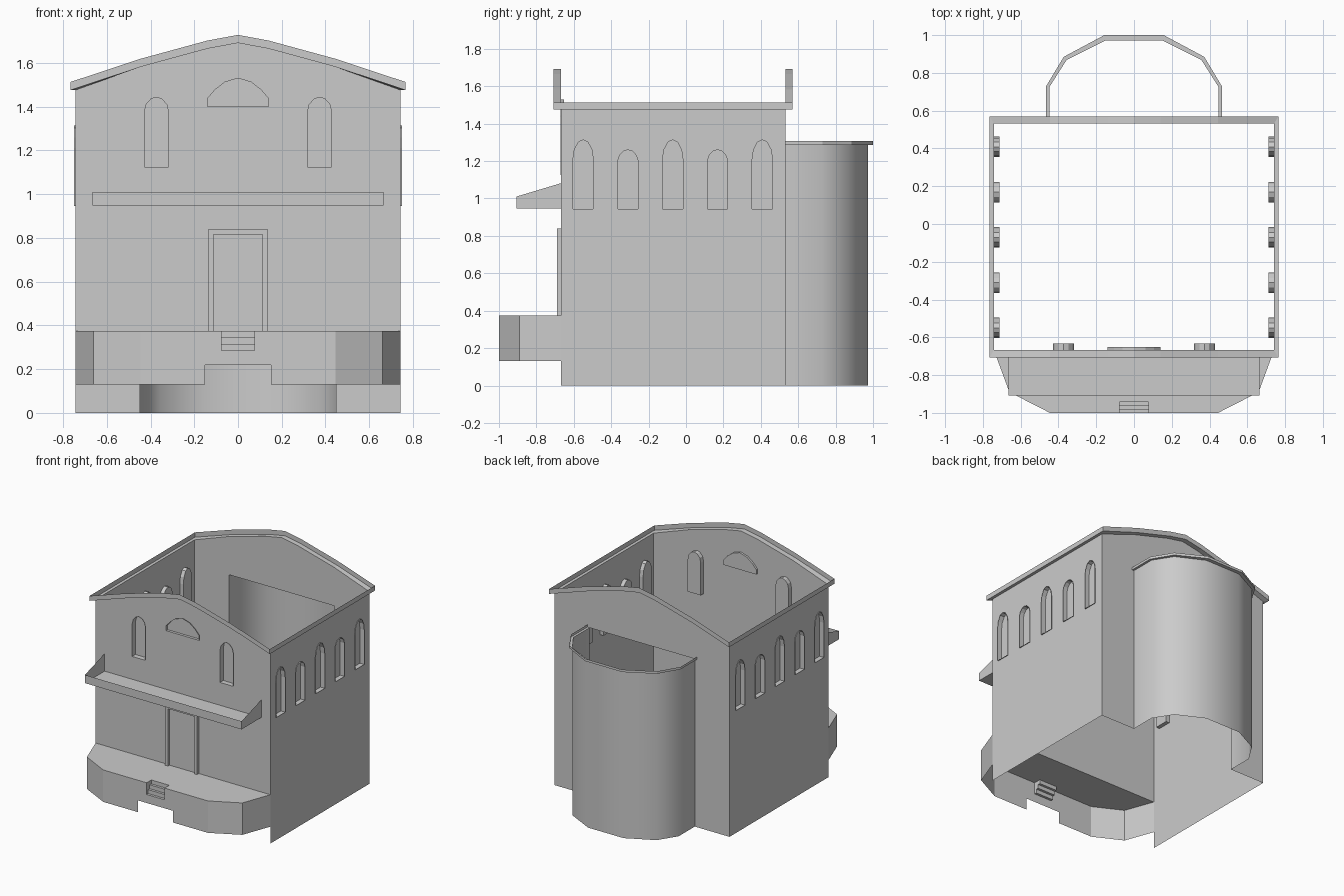
import bpy, bmesh
from mathutils import Vector

if "Cube" in bpy.data.objects:
    bpy.data.objects.remove(bpy.data.objects["Cube"])

X, YF, YB = 0.742, -0.667, 0.532          # wall planes
PORCH_Z = 0.375
GABLE = [(-X, 1.476), (-0.445, 1.582), (-0.14, 1.665), (0, 1.691),
         (0.14, 1.665), (0.445, 1.582), (X, 1.476)]


def make(name, faces, smooth=False):
    """Mesh object from a list of polygons given as point lists."""
    bm = bmesh.new()
    for f in faces:
        bm.faces.new([bm.verts.new(p) for p in f])
    bmesh.ops.remove_doubles(bm, verts=bm.verts, dist=1e-5)
    bmesh.ops.recalc_face_normals(bm, faces=bm.faces)
    return finish(name, bm, smooth)


def finish(name, bm, smooth=False):
    me = bpy.data.meshes.new(name)
    bm.to_mesh(me)
    bm.free()
    for p in me.polygons:
        p.use_smooth = smooth
    ob = bpy.data.objects.new(name, me)
    bpy.context.collection.objects.link(ob)
    return ob


def wall(name, outline, holes, place, normal):
    """Flat sheet with holes cut out."""
    bm = bmesh.new()
    edges = []
    for loop in [outline] + holes:
        vs = [bm.verts.new(place(u, z, 0)) for u, z in loop]
        edges += [bm.edges.new((a, b)) for a, b in zip(vs, vs[1:] + vs[:1])]
    bmesh.ops.triangle_fill(bm, use_beauty=True, edges=edges, normal=normal)
    bmesh.ops.recalc_face_normals(bm, faces=bm.faces)
    for f in bm.faces:
        if f.normal.dot(Vector(normal)) < 0:
            f.normal_flip()
    return finish(name, bm)


def strip(a, b, closed=False):
    """Quads joining two matching point rows."""
    n = len(a)
    return [[a[i], a[(i + 1) % n], b[(i + 1) % n], b[i]] for i in range(n if closed else n - 1)]


def arch(c, z0, half):
    """Opening outline: flat sill at z0, right half of the arch mirrored."""
    right = [(half[0][0], z0)] + half
    return [(c + x, z) for x, z in right] + [(c - x, z) for x, z in reversed(right) if x > 0]


def recess(name, outline, place, out, depth):
    """Window reveal with a back panel."""
    a = [place(u, z, out) for u, z in outline]
    b = [place(u, z, -depth) for u, z in outline]
    ob = make(name, strip(a, b, True) + [b])
    for p in ob.data.polygons:
        to_c = place(outline[0][0], outline[0][1], 1) - place(outline[0][0], outline[0][1], 0)
        if len(p.vertices) > 4 and p.normal.dot(to_c) < 0:
            ob.data.flip_normals()
            break


# Front wall, its two windows and the lunette
def front(u, z, d):
    return Vector((u, YF - d, z))


front_arch = [(0.055, 1.375), (0.047, 1.41), (0.025, 1.435), (0, 1.443)]
lunette = arch(0, 1.40, [(0.14, 1.437), (0.105, 1.477), (0.06, 1.512), (0, 1.53)])
front_windows = [arch(c, 1.125, front_arch) for c in (-0.373, 0.373)]
wall("front_wall", [(X, PORCH_Z), (-X, PORCH_Z)] + GABLE, front_windows + [lunette], front, (0, -1, 0))
for o in front_windows:
    recess("front_window", o, front, 0.005, 0.035)
recess("lunette_window", lunette, front, 0.005, 0.015)

# Side walls with five alternating arched windows
tall = [(0.054, 1.21), (0.047, 1.26), (0.025, 1.302), (0, 1.313)]
low = [(0.054, 1.20), (0.045, 1.23), (0.025, 1.252), (0, 1.26)]
side_windows = [arch(-0.55 + 0.2395 * i, 0.945, low if i % 2 else tall) for i in range(5)]
for s, label in ((1, "right"), (-1, "left")):
    def side(u, z, d, s=s):
        return Vector((s * (X + d), u, z))
    wall(label + "_wall", [(YF, 0), (YB, 0), (YB, 1.476), (YF, 1.476)], side_windows, side, (s, 0, 0))
    for o in side_windows:
        recess(label + "_window", o, side, 0.007, 0.03)

# Back wall with the apse opening
AX, AZ = 0.447, 1.287
make("back_wall", [[(x, YB, z) for x, z in
     [(X, 0), (AX, 0), (AX, AZ), (-AX, AZ), (-AX, 0), (-X, 0)] + GABLE]])

# Roof cornice: soffit and fascia around the open top
eave = [(x * (0.765 / X if abs(x) == X else 1), z) for x, z in GABLE]
inner = [(x, YF, z) for x, z in GABLE] + [(x, YB, z) for x, z in reversed(GABLE)]
outer = [(x, -0.708, z) for x, z in eave] + [(x, 0.57, z) for x, z in reversed(eave)]
lip = [(x, y, z + 0.037) for x, y, z in outer]
make("roof_cornice", strip(inner, outer, True) + strip(outer, lip, True))

# Apse: smooth faceted wall with its own cornice
half = [(0.447, YB), (0.447, 0.727), (0.357, 0.868), (0.15, 0.972)]
rim = [(0.465, YB), (0.465, 0.73), (0.372, 0.885), (0.157, 1.0)]


def path(h, z):
    return [(x, y, z) for x, y in h] + [(-x, y, z) for x, y in reversed(h)]


make("apse_wall", strip(path(half, 0), path(half, AZ)), smooth=True)
make("apse_cornice", strip(path(half, AZ), path(rim, AZ)) + strip(path(rim, AZ), path(rim, 1.306)))

# Porch: open underneath, notched for the steps and the arch below
SX, SY, SZ = 0.076, -0.943, 0.285
B, PX = 0.13, 0.445
deck = [(X, YF), (0.66, -0.89), (PX, -1), (SX, -1), (SX, SY)]
faces = [path(deck, PORCH_Z)]
for s in (1, -1):
    edge = [(s * x, y) for x, y in deck[:3]]
    faces += strip([(x, y, B) for x, y in edge], [(x, y, PORCH_Z) for x, y in edge])
fr = [(0.15, 0.22), (0.15, B), (PX, B), (PX, PORCH_Z), (SX, PORCH_Z), (SX, SZ)]
faces.append([(x, -1, z) for x, z in fr] + [(-x, -1, z) for x, z in reversed(fr)])
make("porch", faces)

# Recessed steps
prof = [(SY, PORCH_Z)]
for i in range(3):
    z = PORCH_Z - 0.03 * (i + 1)
    prof += [(SY - 0.019 * i, z), (SY - 0.019 * (i + 1), z)]
L, R = ([(s * SX, y, z) for y, z in prof] for s in (-1, 1))
make("porch_steps", strip(L, R) + [L + [(-SX, -1, PORCH_Z)], R + [(SX, -1, PORCH_Z)]])

# Awning: open tray with sloped ends
CX, CY = 0.665, -0.907
tray = [(YF, 0.947), (CY, 0.947), (CY, 1.01)]
L, R = ([(s * CX, y, z) for y, z in tray] for s in (-1, 1))
make("awning", strip(L, R) + [L + [(-CX, YF, 1.082)], R + [(CX, YF, 1.082)]])

# Door frame: extruded U shape
u = [(0.135, PORCH_Z), (0.135, 0.84), (-0.135, 0.84), (-0.135, PORCH_Z)]
v = [(0.112, PORCH_Z), (0.112, 0.815), (-0.112, 0.815), (-0.112, PORCH_Z)]
uf, vf = ([front(x, z, 0.023) for x, z in p] for p in (u, v))
ub, vb = ([front(x, z, 0) for x, z in p] for p in (u, v))
make("door_frame", strip(uf, vf) + strip(ub, uf) + strip(vf, vb))
make("door_panel", [[front(x, z, 0.004) for x, z in v]])
